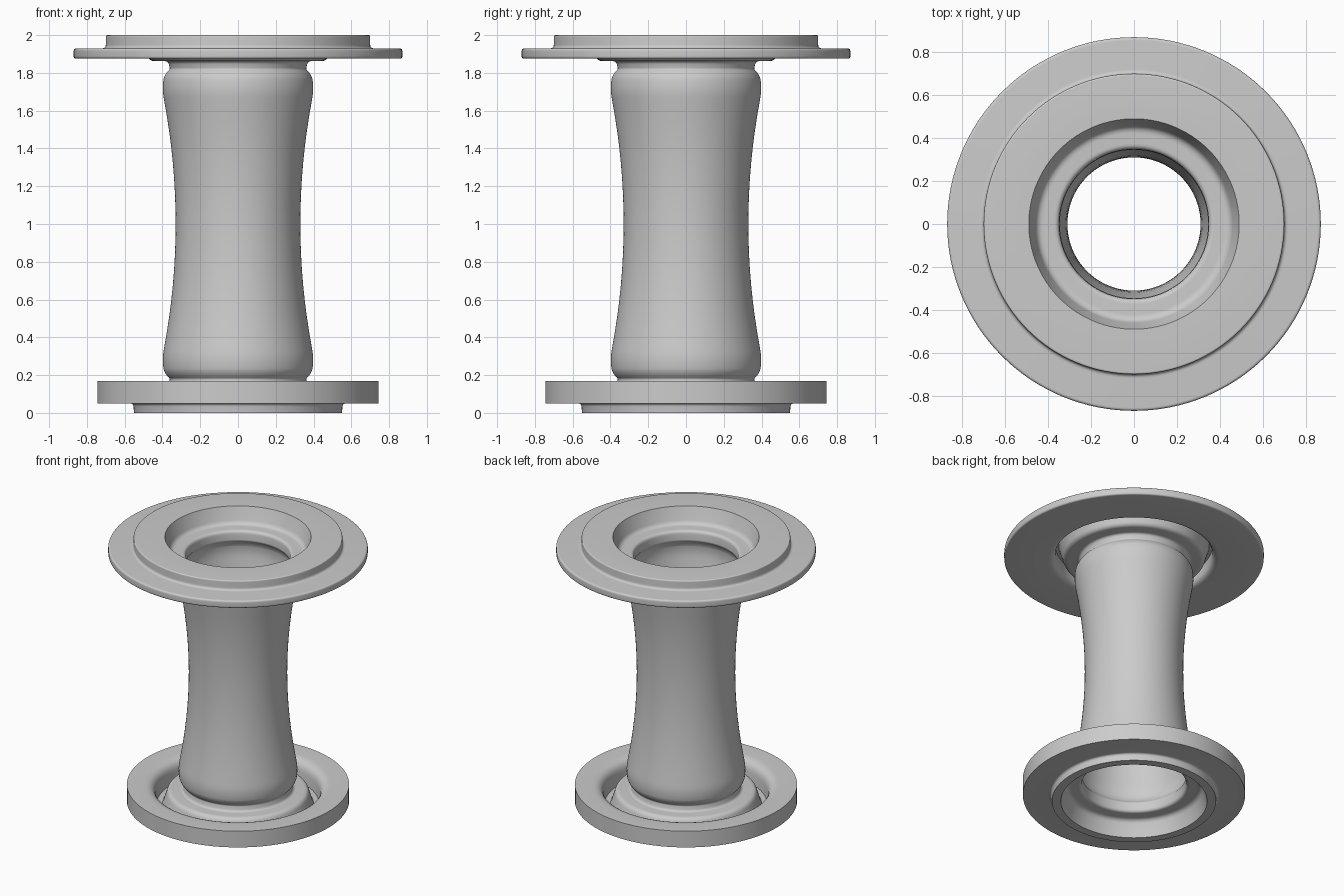
import bpy, bmesh, math
from mathutils import Vector

if "Cube" in bpy.data.objects:
    bpy.data.objects.remove(bpy.data.objects["Cube"], do_unlink=True)

SEGMENTS = 128
WALL = 0.02

grey = bpy.data.materials.new("plain grey metal")
grey.use_nodes = True
grey.diffuse_color = (0.6, 0.6, 0.6, 1)
grey.node_tree.nodes["Principled BSDF"].inputs["Base Color"].default_value = (0.6, 0.6, 0.6, 1)


def rounded(points, steps=6):
    """Fillet a closed section of (radius, height, fillet) corners."""
    out = []
    for i, (r, z, f) in enumerate(points):
        here = Vector((r, z))
        if f == 0:
            out.append(here)
            continue
        before = Vector(points[i - 1][:2])
        after = Vector(points[(i + 1) % len(points)][:2])
        a = here + (before - here).normalized() * f
        b = here + (after - here).normalized() * f
        for s in range(steps + 1):
            t = s / steps
            out.append(a * (1 - t) ** 2 + here * 2 * t * (1 - t) + b * t * t)
    return out


def lathe(name, section):
    """Spin a closed section about the z axis."""
    bm = bmesh.new()
    rings = []
    for k in range(SEGMENTS):
        a = 2 * math.pi * k / SEGMENTS
        rings.append([bm.verts.new((p.x * math.cos(a), p.x * math.sin(a), p.y)) for p in section])
    n = len(section)
    for k in range(SEGMENTS):
        r0, r1 = rings[k], rings[(k + 1) % SEGMENTS]
        for i in range(n):
            j = (i + 1) % n
            bm.faces.new((r0[i], r0[j], r1[j], r1[i]))
    bmesh.ops.recalc_face_normals(bm, faces=bm.faces)
    mesh = bpy.data.meshes.new(name)
    bm.to_mesh(mesh)
    bm.free()
    mesh.materials.append(grey)
    obj = bpy.data.objects.new(name, mesh)
    bpy.context.collection.objects.link(obj)
    bpy.ops.object.select_all(action='DESELECT')
    obj.select_set(True)
    bpy.context.view_layer.objects.active = obj
    bpy.ops.object.shade_smooth_by_angle(angle=math.radians(35))
    return obj


# Waisted sleeve: upper half of the outer wall, mirrored about the middle
waist = [(0.33 + 0.07 * (h / 0.7) ** 2, 1 + h, 0) for h in [i * 0.08 for i in range(9)]]
shoulder = [(0.402, 1.72, 0.05), (0.39, 1.79, 0.03), (0.36, 1.82, 0.008)]
outer = waist + shoulder + [(0.37, 1.862, 0.018), (0.47, 1.862, 0.03), (0.505, 1.98, 0.01)]
inner = [(r - WALL, z, 0) for r, z, f in waist]
inner += [(0.382, 1.72, 0.05), (0.37, 1.78, 0.03), (0.345, 1.81, 0.008),
          (0.35, 1.882, 0.025), (0.45, 1.882, 0.03), (0.49, 2.0, 0)]


def mirrored(half):
    return [(r, 2 - z, f) for r, z, f in reversed(half[1:])] + half


outer_wall = mirrored(outer + [(0.55, 1.98, 0), (0.55, 2.0, 0)])
inner_wall = mirrored(inner)
lathe("waisted_sleeve", rounded(outer_wall + inner_wall[::-1]))

# Wide upper flange with a raised face and a rounded underside mouth
lathe("upper_flange", rounded([
    (0.49, 2.0, 0), (0.70, 2.0, 0.01), (0.70, 1.93, 0.02), (0.87, 1.93, 0.015),
    (0.87, 1.875, 0.015), (0.525, 1.875, 0.05), (0.525, 1.975, 0), (0.502, 1.975, 0)]))

# Thick lower flange with a rounded mouth and a short collar
lathe("lower_flange", rounded([
    (0.50, 0.0, 0), (0.55, 0.0, 0), (0.555, 0.05, 0.018), (0.745, 0.05, 0),
    (0.745, 0.17, 0), (0.555, 0.17, 0.075), (0.545, 0.022, 0), (0.505, 0.022, 0)]))
